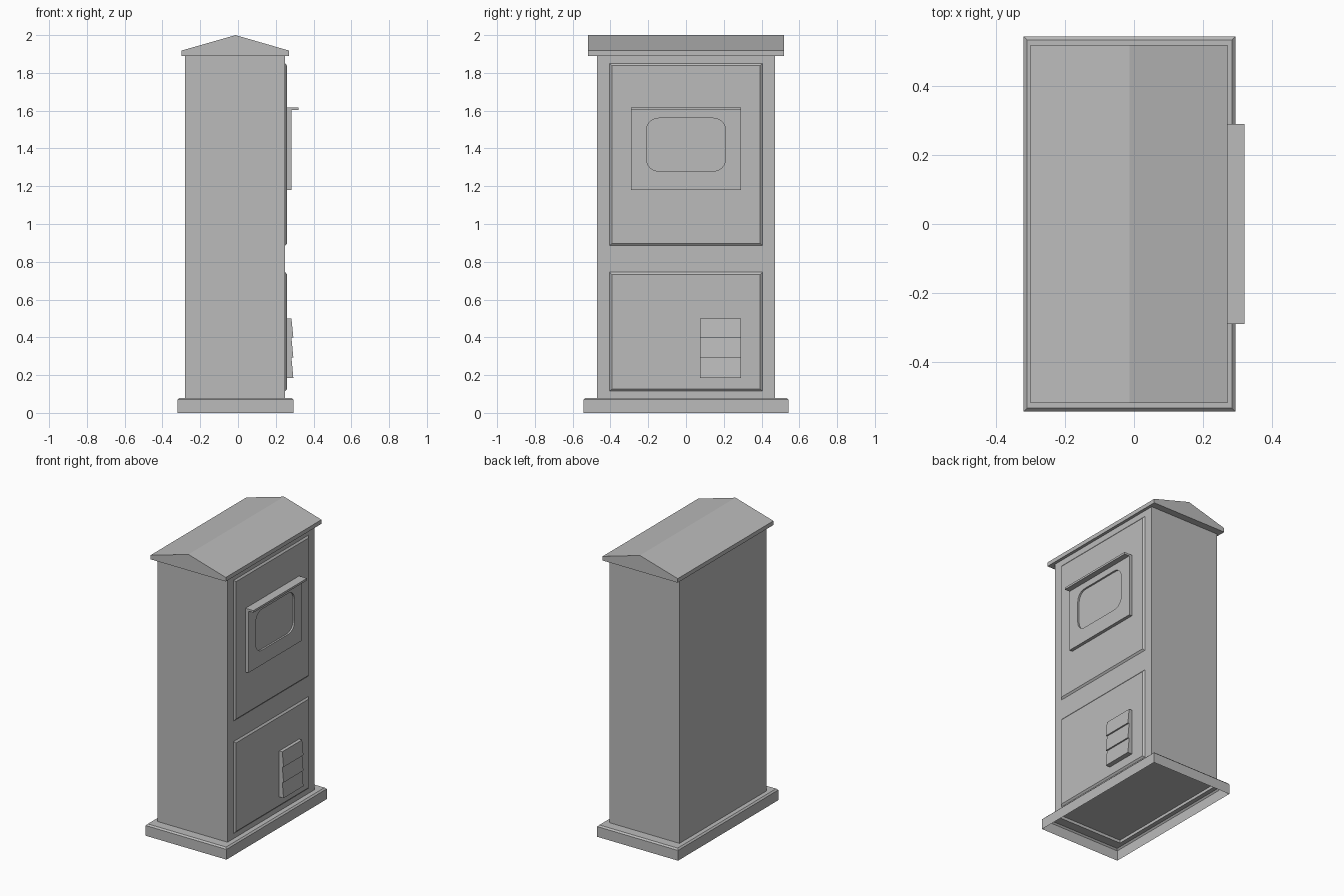
import bpy, bmesh
from math import sin, cos, pi

cube = bpy.data.objects.get("Cube")
if cube:
    bpy.data.objects.remove(cube)

grey = bpy.data.materials.new("plain grey")
grey.use_nodes = True
colour = (0.5, 0.5, 0.5, 1)
grey.diffuse_color = colour
grey.node_tree.nodes["Principled BSDF"].inputs["Base Color"].default_value = colour


def finish(name, bm):
    bmesh.ops.remove_doubles(bm, verts=bm.verts[:], dist=0.0001)
    mesh = bpy.data.meshes.new(name)
    bm.to_mesh(mesh)
    bm.free()
    mesh.materials.append(grey)
    obj = bpy.data.objects.new(name, mesh)
    bpy.context.collection.objects.link(obj)
    return obj


def outline(rect, radius=0, steps=6):
    """Counter-clockwise rectangle with optionally rounded corners."""
    u0, u1, v0, v1 = rect
    centres = [(u1 - radius, v1 - radius), (u0 + radius, v1 - radius),
               (u0 + radius, v0 + radius), (u1 - radius, v0 + radius)]
    return [(u + radius * cos(a), v + radius * sin(a))
            for k, (u, v) in enumerate(centres)
            for a in [pi / 2 * (k + i / steps) for i in range(steps + 1)]]


def shrink(rect, d):
    return (rect[0] + d, rect[1] - d, rect[2] + d, rect[3] - d)


def loft(name, layers, sideways=False, caps=(True, True)):
    """Join stacked outlines; sideways stacks them along +x instead of +z."""
    bm = bmesh.new()
    rings = []
    for points, w in layers:
        rings.append([bm.verts.new((w, u, v) if sideways else (u, v, w))
                      for u, v in points])
    for a, b in zip(rings, rings[1:]):
        for i in range(len(a)):
            j = (i + 1) % len(a)
            bm.faces.new((a[i], a[j], b[j], b[i]))
    if caps[0]:
        bm.faces.new(rings[0][::-1])
    if caps[1]:
        bm.faces.new(rings[-1])
    return finish(name, bm)


def box(name, rect, z0, z1):
    return loft(name, [(outline(rect), z0), (outline(rect), z1)])


def extrude_profile(name, profile, y0, y1):
    """Sweep an x-z profile along y."""
    bm = bmesh.new()
    face = bm.faces.new([bm.verts.new((x, y0, z)) for x, z in profile])
    new = bmesh.ops.extrude_face_region(bm, geom=[face])["geom"]
    verts = [v for v in new if isinstance(v, bmesh.types.BMVert)]
    bmesh.ops.translate(bm, verts=verts, vec=(0, y1 - y0, 0))
    bmesh.ops.recalc_face_normals(bm, faces=bm.faces[:])
    return finish(name, bm)


# Cabinet and its hollow, chamfered plinth
body = (-0.28, 0.25, -0.47, 0.47)
plinth = (-0.32, 0.293, -0.543, 0.543)
box("cabinet_body", body, 0.1, 1.9)
loft("plinth", [(outline(plinth), 0), (outline(plinth), 0.07),
                (outline(shrink(plinth, 0.01)), 0.08),
                (outline(body), 0.08), (outline(body), 0.1)],
     caps=(False, False))

# Gabled roof
extrude_profile("roof", [(-0.3, 1.89), (0.27, 1.89), (0.27, 1.918),
                         (-0.013, 2.0), (-0.3, 1.918)], -0.518, 0.518)

# Raised door panels with bevelled edges
for name, z0, z1 in (("upper_panel", 0.885, 1.85), ("lower_panel", 0.115, 0.745)):
    rect = (-0.405, 0.405, z0, z1)
    loft(name, [(outline(rect), 0.248), (outline(rect), 0.25),
                (outline(shrink(rect, 0.012)), 0.26)], sideways=True)

# Display surround with a rounded recess, and the hood above it
frame = (-0.29, 0.29, 1.18, 1.61)
opening = outline((-0.21, 0.21, 1.28, 1.56), 0.065)
loft("display_surround", [(outline(frame), 0.25), (outline(frame), 0.282),
                          (opening, 0.282), (opening, 0.27)], sideways=True)
box("display_hood", (0.255, 0.32, -0.29, 0.29), 1.603, 1.617)

# Louvred vent with three overlapping slats
slats = [(0.25, 0.5)]
edges = [0.5, 0.398, 0.292, 0.185]
for top, bottom in zip(edges, edges[1:]):
    slats += [(0.283, top), (0.293, bottom)]
slats.append((0.25, edges[-1]))
extrude_profile("vent_louvres", slats, 0.075, 0.29)
